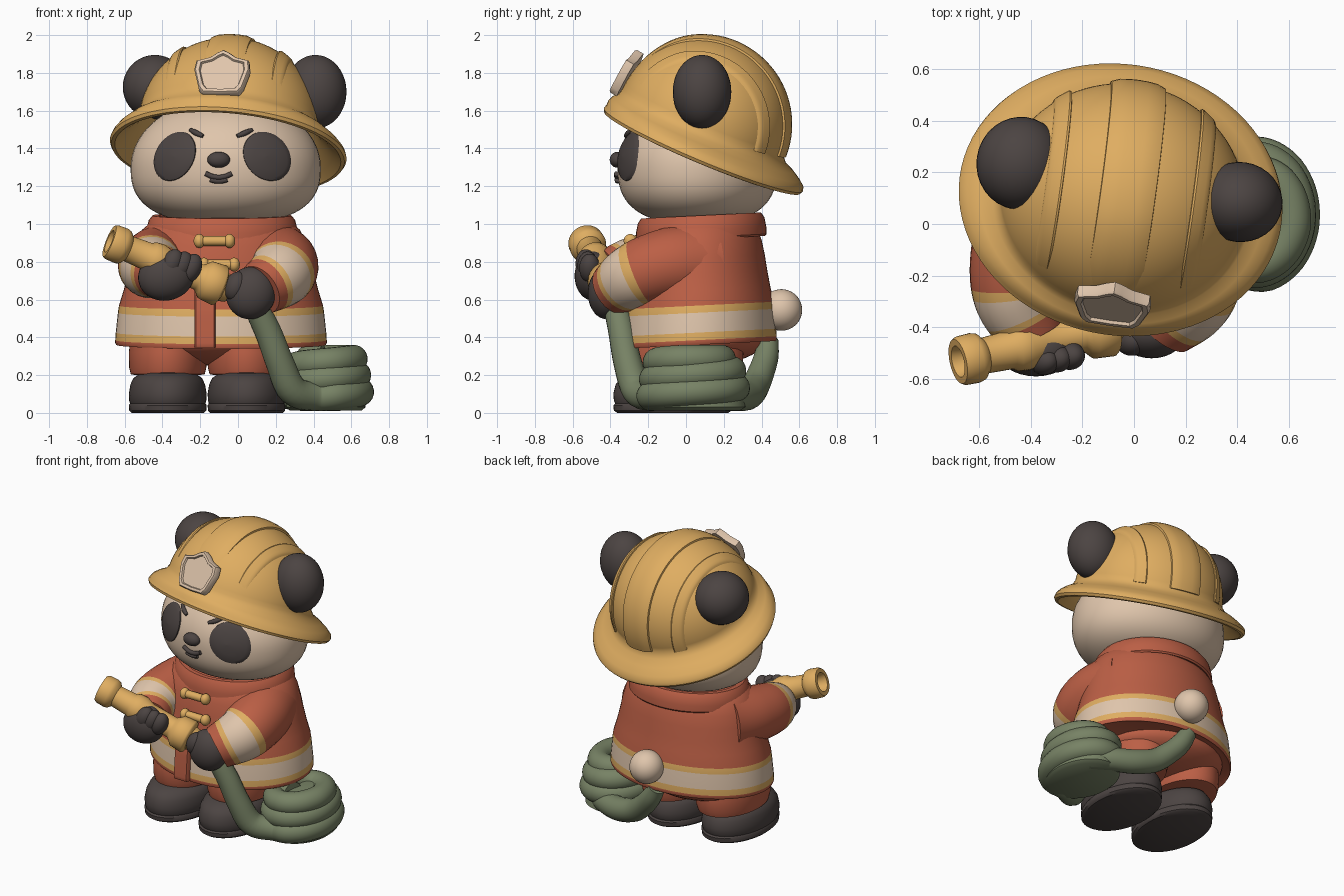
import bpy, bmesh, math
from math import sin, cos, pi, radians
from mathutils import Matrix, Vector

if "Cube" in bpy.data.objects:
    bpy.data.objects.remove(bpy.data.objects["Cube"], do_unlink=True)

COLORS = {"gold": (0.74, 0.42, 0.12), "red": (0.50, 0.115, 0.06), "cream": (0.74, 0.56, 0.41),
          "charcoal": (0.072, 0.058, 0.055), "green": (0.185, 0.225, 0.13)}
MATS = {}
for key, col in COLORS.items():
    m = bpy.data.materials.new(key)
    m.use_nodes = True
    m.diffuse_color = (*col, 1)
    shader = m.node_tree.nodes["Principled BSDF"]
    shader.inputs["Base Color"].default_value = (*col, 1)
    shader.inputs["Roughness"].default_value = 0.7
    MATS[key] = m
made = []


def T(*p):
    return Matrix.Translation(p)


def R(deg, axis):
    return Matrix.Rotation(radians(deg), 4, axis)


def finish(name, bm, mats, M):
    bmesh.ops.recalc_face_normals(bm, faces=bm.faces)
    me = bpy.data.meshes.new(name)
    bm.to_mesh(me)
    bm.free()
    for k in mats:
        me.materials.append(MATS[k])
    ob = bpy.data.objects.new(name, me)
    ob.matrix_world = M
    bpy.context.collection.objects.link(ob)
    made.append(ob)


def loft(name, rings, rows, M=Matrix()):
    """Skin closed rings; rows is one colour or one colour per row."""
    if isinstance(rows, str):
        rows = [rows] * (len(rings) - 1)
    mats = list(dict.fromkeys(rows))
    bm = bmesh.new()
    vs = [[bm.verts.new(p) for p in ring] for ring in rings]
    n = len(rings[0])
    for j, col in enumerate(rows):
        for i in range(n):
            k = (i + 1) % n
            f = bm.faces.new((vs[j][i], vs[j][k], vs[j + 1][k], vs[j + 1][i]))
            f.material_index = mats.index(col)
    for ring, col in ((vs[0], rows[0]), (vs[-1], rows[-1])):
        bm.faces.new(ring).material_index = mats.index(col)
    finish(name, bm, mats, M)


def lathe(name, prof, sx, sy, rows, M=Matrix(), n=48, warp=lambda p: p):
    rings = [[warp(Vector((r * sx * cos(2 * pi * i / n), r * sy * sin(2 * pi * i / n), z)))
              for i in range(n)] for r, z in prof]
    loft(name, rings, rows, M)


def ball(name, c, radii, mat, rot=Matrix()):
    bm = bmesh.new()
    bmesh.ops.create_uvsphere(bm, u_segments=32, v_segments=20, radius=1)
    bmesh.ops.scale(bm, vec=radii, verts=bm.verts)
    finish(name, bm, [mat], T(*c) @ rot)


def tube(name, pts, rule, sub=10, n=20, M=Matrix()):
    """Smooth tube through (x, y, z, radius) points; rule(t) gives the colour."""
    P = [Vector(p) for p in pts]
    P = [2 * P[0] - P[1]] + P + [2 * P[-1] - P[-2]]
    path = []
    for a, b, c, d in zip(P, P[1:], P[2:], P[3:]):
        for s in range(sub):
            t = s / sub
            path.append(0.5 * (2 * b + (c - a) * t + (2 * a - 5 * b + 4 * c - d) * t * t
                               + (3 * b - a - 3 * c + d) * t ** 3))
    path.append(P[-2])
    rings, q, old = [], None, None
    for i, p in enumerate(path):
        tan = (path[min(i + 1, len(path) - 1)] - path[max(i - 1, 0)]).to_3d().normalized()
        q = tan.to_track_quat('Z', 'Y') if q is None else old.rotation_difference(tan) @ q
        old = tan
        rings.append([p.to_3d() + q @ Vector((cos(2 * pi * k / n), sin(2 * pi * k / n), 0)) * p[3]
                      for k in range(n)])
    k = len(rings) - 1
    loft(name, rings, [rule((j + 0.5) / k) for j in range(k)], M)


# head, a flattened lathe that is fuller below the widest line
HX, HY = 0.505, 0.42
HEAD = T(-0.065, 0.06, 1.30) @ R(-8, 'Z')


def head_r(z):
    e, h = (2.0, 0.37) if z > 0 else (2.6, 0.30)
    return max(0, 1 - abs(z / h) ** e) ** (1 / e)


def face_y(x, z):
    return -HY * math.sqrt(max(0, head_r(z) ** 2 - (x / HX) ** 2))


angles = [radians(-88 + 176 * i / 36) for i in range(37)]
lathe("head", [(head_r(z), z) for z in [sin(a) * (0.37 if a > 0 else 0.30) for a in angles]],
      HX, HY, "cream", HEAD)

# face details, laid on the head surface
FX = 0.022
for side, s in (("right", -1), ("left", 1)):
    rings = []
    for r, lift in ((0.03, 0.014), (0.5, 0.013), (0.85, 0.011), (0.97, 0.007), (1, -0.004)):
        ring = []
        for i in range(40):
            u, v = 0.11 * r * cos(pi * i / 20), 0.14 * r * sin(pi * i / 20)
            x = FX + s * 0.245 + u * cos(0.6) - s * v * sin(0.6)
            z = 0.058 + s * u * sin(0.6) + v * cos(0.6)
            ring.append((x, face_y(x, z) - lift, z))
        rings.append(ring)
    loft(side + "_eye_patch", rings, "charcoal", HEAD)
    brow = [(FX + s * x, face_y(FX + s * x, z) - 0.004, z, r)
            for x, z, r in ((0.09, 0.165, 0.010), (0.13, 0.182, 0.015), (0.165, 0.20, 0.010))]
    tube(side + "_eyebrow", brow, lambda t: "charcoal", 5, 10, HEAD)
ball("nose", HEAD @ Vector((FX, -0.425, 0.04)), (0.06, 0.04, 0.042), "charcoal")
for nm, w, z0, dip, rad in (("smile", 0.07, -0.033, 0.02, 0.014), ("lower_lip", 0.045, -0.065, 0.008, 0.014)):
    pts = [(FX + w * k, face_y(FX + w * k, z0) - 0.006, z0 - dip * (1 - k * k), rad)
           for k in (-1, -0.5, 0, 0.5, 1)]
    tube(nm, pts, lambda t: "charcoal", 5, 10, HEAD)

# ears
ball("right_ear", (-0.44, 0.235, 1.725), (0.17, 0.18, 0.17), "charcoal", R(-8, 'Z'))
ball("left_ear", (0.41, 0.085, 1.70), (0.165, 0.155, 0.195), "charcoal", R(-8, 'Z'))

# helmet bowl with flared brim and raised bands
HELMET = T(-0.05, 0.10, 1.412) @ R(2.5, 'Y') @ R(-8, 'Z') @ R(-23, 'X')
dome = [(0.76 * cos(a), 0.1 + 0.46 * sin(a)) for a in [radians(88 - 86 * i / 24) for i in range(25)]]
brim = [(0.80, 0.08), (0.88, 0.055), (0.95, 0.025), (0.99, 0.0), (1.0, -0.02), (0.985, -0.037),
        (0.955, -0.04), (0.88, -0.005), (0.78, 0.045), (0.73, 0.09)]
lining = [(0.62 * cos(a), 0.1 + 0.36 * sin(a)) for a in (0.2, 0.6, 0.9, 1.2, 1.5)]


def lean(p):
    k = min(1, max(0, p.z / 0.1))
    p.y = p.y * (1 + 0.062 * k) - 0.06 * k
    return p


lathe("helmet", dome + brim + lining, 0.63, 0.57, "gold", HELMET, 80, lean)
for nm, x0, x1 in (("middle", -0.11, 0.11), ("right", -0.32, -0.25), ("left", 0.25, 0.32)):
    rings = []
    cut = [(x0, -1), (x0 + 0.004, 0.6)] + [(x0 + (x1 - x0) * k / 6, 1) for k in range(1, 6)] \
        + [(x1 - 0.004, 0.6), (x1, -1)]
    for i in range(41):
        a = radians(2 + 176 * i / 40)
        ring = []
        for x, g in cut:
            # bands melt into the shell towards the front
            w = (1 + 0.04 * (g - 1.4 * max(0, 1 - a / 1.0))) * math.sqrt(1 - (x / 0.479) ** 2)
            ring.append((x, -0.06 - 0.46 * w * cos(a), 0.1 + 0.46 * w * sin(a)))
        rings.append(ring)
    loft(nm + "_helmet_band", rings, "gold", HELMET)

# shield badge with recessed centre
half = [(0, 0.14), (0.03, 0.125), (0.07, 0.095), (0.14, 0.075), (0.148, 0.02), (0.118, -0.09),
        (0.095, -0.12), (0, -0.125)]
outline = half + [(-x, z) for x, z in half[-2:0:-1]]
rings = [[(x * k, y, z * k) for x, z in outline]
         for k, y in ((1, 0.03), (1, -0.008), (0.95, -0.018), (0.82, -0.018), (0.78, -0.006))]
loft("helmet_badge", rings, "cream", T(-0.085, -0.32, 1.795) @ R(-8, 'Z') @ R(-30, 'X'))

# jacket with striped hem
JX, JY = 0.56, 0.42
jacket = [(0.30, 0.40), (0.94, 0.37), (0.99, 0.36), (1.0, 0.37), (1.0, 0.385), (0.995, 0.425), (0.975, 0.53),
          (0.965, 0.568), (0.92, 0.65), (0.88, 0.74), (0.85, 0.82), (0.81, 0.90), (0.745, 0.97), (0.62, 1.03)]
rows = ["red"] * 4 + ["gold", "cream", "gold"] + ["red"] * 6


def hem_tilt(p):
    p.z += 0.05 * p.y
    return p


lathe("jacket", jacket, JX, JY, rows, T(-0.09, 0.06, 0), 64, hem_tilt)
collar = [(0.9, 0.94), (0.98, 0.92), (1.005, 0.93), (1.0, 0.97), (0.97, 1.02), (0.92, 1.045), (0.84, 1.045),
          (0.75, 1.0)]
lathe("collar", collar, 0.40, 0.345, "red", T(-0.085, 0.08, 0), 48, hem_tilt)
rings = []
for r, z in jacket[2:10]:
    y = 0.06 - JY * r
    rings.append([(-0.09 + x, y + d, z - 0.015) for x, d in
                  ((-0.14, 0.04), (-0.14, -0.018), (-0.132, -0.03), (-0.038, -0.03), (-0.03, -0.018), (-0.03, 0.04))])
loft("front_placket", rings, "red")
for nm, x, y, z in (("upper", -0.125, -0.295, 0.91), ("lower", -0.10, -0.33, 0.785)):
    tube(nm + "_toggle", [(x + k * 0.08, y, z, 0.026) for k in (-1, 0, 1)], lambda t: "gold", 4, 12)
    for end, k in (("right", -1), ("left", 1)):
        ball(f"{nm}_toggle_{end}_end", (x + k * 0.08, y, z), (0.03, 0.035, 0.037), "gold")
ball("tail", (-0.05, 0.505, 0.545), (0.11, 0.11, 0.11), "cream")


# sleeves with reflective stripes, and gloves
def sleeve(t):
    if 0.67 < t < 0.83:
        return "cream"
    return "gold" if 0.60 < t < 0.90 else "red"


tube("left_sleeve", [(0.15, 0.12, 0.80, 0.22), (0.23, -0.09, 0.785, 0.195), (0.222, -0.265, 0.73, 0.175),
                     (0.11, -0.39, 0.65, 0.14)], sleeve, 12, 28)
tube("right_sleeve", [(-0.36, 0.12, 0.80, 0.22), (-0.445, -0.09, 0.79, 0.185), (-0.46, -0.27, 0.77, 0.165),
                      (-0.40, -0.42, 0.735, 0.13)], sleeve, 12, 28)
ball("left_glove", (0.068, -0.42, 0.635), (0.132, 0.10, 0.14), "charcoal", R(20, 'Y'))
ball("left_thumb", (-0.01, -0.45, 0.67), (0.06, 0.06, 0.08), "charcoal", R(20, 'Y'))
ball("right_glove", (-0.38, -0.49, 0.725), (0.15, 0.10, 0.13), "charcoal", R(-15, 'Y'))
for i in range(3):
    ball(f"right_finger_{i + 1}", (-0.35 + 0.05 * i, -0.53 + 0.01 * i, 0.79 - 0.012 * i),
         (0.055, 0.055, 0.08), "charcoal", R(25, 'Y'))

# trousers and boots
ball("trouser_seat", (-0.165, 0.06, 0.39), (0.42, 0.36, 0.14), "red")
for side, x in (("right", -0.372), ("left", 0.045)):
    lathe(side + "_trouser_leg", [(0.85, 0.20), (0.98, 0.205), (1.02, 0.24), (1.03, 0.32), (0.95, 0.44)],
          0.2, 0.285, "red", T(x, 0.01, 0))
    lathe(side + "_boot", [(0.93, 0), (0.99, 0.012), (1.0, 0.04), (0.97, 0.05), (0.99, 0.065), (1.0, 0.10),
                           (0.96, 0.15), (0.88, 0.185), (0.70, 0.21), (0.3, 0.23)], 0.206, 0.315,
          "charcoal", T(x, -0.07, 0))

# nozzle, turned along its own axis
axis = Vector((-0.67, -0.15, 0.27))
nozzle = [(0.03, 0.04), (0.07, 0.05), (0.08, 0.09), (0.105, 0.10), (0.112, 0.11), (0.105, 0.19), (0.085, 0.21),
          (0.07, 0.23), (0.072, 0.40), (0.092, 0.46), (0.088, 0.51), (0.075, 0.53), (0.07, 0.64),
          (0.092, 0.66), (0.098, 0.68), (0.096, 0.735), (0.088, 0.75), (0.062, 0.75), (0.048, 0.67), (0.02, 0.66)]
lathe("nozzle", nozzle, 1, 1, "gold", T(0, -0.38, 0.635) @ axis.to_track_quat('Z', 'Y').to_matrix().to_4x4(), 32)

# hose: drop from the hands, stacked coil, and loose end behind
hose = [(-0.09, -0.40, 0.68, 0.06), (0.06, -0.38, 0.60, 0.065), (0.15, -0.345, 0.45, 0.07),
        (0.22, -0.31, 0.27, 0.075), (0.29, -0.26, 0.12, 0.08)]
for i in range(37):
    a, k = radians(-105 + 30 * i), i / 36
    grow = 1 - 0.25 * k if k < 0.75 else 0.81 - 1.9 * (k - 0.75)
    hose.append((0.465 + 0.185 * grow * cos(a), 0.04 + 0.235 * grow * sin(a), 0.085 + min(0.2, 0.27 * k), 0.075))
tube("hose", hose, lambda t: "green", 5)
lathe("coil_core", [(0.9, 0.012), (1.0, 0.03), (0.9, 0.2), (0.6, 0.31), (0.2, 0.32)], 0.21, 0.27, "green",
      T(0.465, 0.045, 0))
tube("hose_end", [(0.54, 0.20, 0.08, 0.07), (0.42, 0.275, 0.085, 0.075), (0.28, 0.33, 0.095, 0.078),
                  (0.14, 0.365, 0.14, 0.076), (0.04, 0.40, 0.22, 0.07), (-0.03, 0.425, 0.30, 0.065),
                  (-0.08, 0.435, 0.385, 0.055)], lambda t: "green", 8)

# smooth shading with crisp edges
bpy.ops.object.select_all(action='DESELECT')
for ob in made:
    ob.select_set(True)
bpy.context.view_layer.objects.active = made[0]
bpy.ops.object.shade_smooth_by_angle(angle=radians(42))
